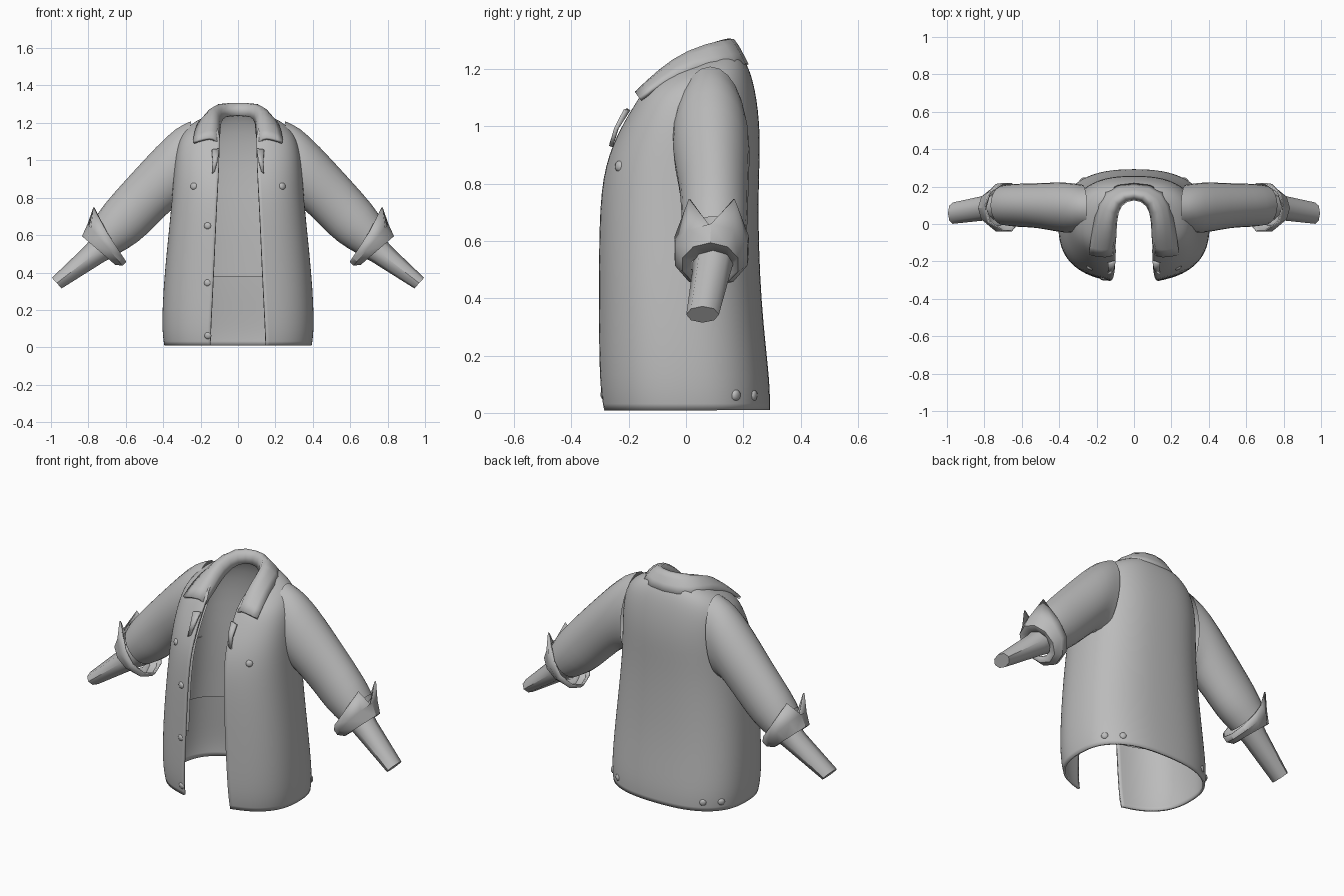
import bpy, bmesh, math
from mathutils import Vector
from mathutils.bvhtree import BVHTree

cube = bpy.data.objects.get("Cube")
if cube:
    bpy.data.objects.remove(cube, do_unlink=True)

cloth = bpy.data.materials.new("grey cloth")
cloth.use_nodes = True
GREY = (0.5, 0.5, 0.5, 1)
cloth.diffuse_color = GREY
cloth.node_tree.nodes["Principled BSDF"].inputs["Base Color"].default_value = GREY


def build(name, rows, closed=False, cap=False, mirror=True, subdiv=0, thick=0, sharp=None):
    """Loft a surface through rows of points."""
    bm = bmesh.new()
    grid = [[bm.verts.new(p) for p in row] for row in rows]
    n = len(rows[0])
    for a, b in zip(grid, grid[1:]):
        for i in range(n if closed else n - 1):
            j = (i + 1) % n
            bm.faces.new((a[i], a[j], b[j], b[i]))
    if cap:
        bm.faces.new(grid[-1])
    bmesh.ops.recalc_face_normals(bm, faces=bm.faces)
    mesh = bpy.data.meshes.new(name)
    bm.to_mesh(mesh)
    bm.free()
    mesh.materials.append(cloth)
    mesh.shade_smooth()
    if sharp:
        mesh.set_sharp_from_angle(angle=math.radians(sharp))
    obj = bpy.data.objects.new(name, mesh)
    bpy.context.collection.objects.link(obj)
    if mirror:
        obj.modifiers.new("Mirror", "MIRROR").merge_threshold = 0.002
    if subdiv:
        sub = obj.modifiers.new("Smooth", "SUBSURF")
        sub.levels = sub.render_levels = subdiv
        sub.boundary_smooth = "PRESERVE_CORNERS"
    if thick:
        solid = obj.modifiers.new("Thickness", "SOLIDIFY")
        solid.thickness, solid.offset = thick, 0
    return obj


def spow(v, p):
    return math.copysign(abs(v) ** p, v)


def body_row(zf, zb, width, yf, yb, edge, inset=0, count=14):
    """Half outline of the torso, from the front opening round to the back."""
    p = 0.8
    width, yf, yb = width - inset, yf + inset, yb - inset
    start = -math.acos(min(0.97, edge / width) ** (1 / p))
    mid = (yf + yb) / 2
    pts = []
    for i in range(count + 1):
        a = start + (math.pi / 2 - start) * i / count
        s = spow(math.sin(a), p)
        if a < 0:
            s /= abs(math.sin(start)) ** p
        y = mid + s * (yb - yf) / 2
        z = zf + (zb - zf) * max(0, (y - yf) / (yb - yf)) ** 0.5
        pts.append((max(0, width * spow(math.cos(a), p)) if i < count else 0, y, z))
    return pts


# front height, back height, half width, front y, back y, opening
TORSO = [
    (0.01, 0.01, 0.39, -0.28, 0.288, 0.148),
    (0.1, 0.1, 0.405, -0.297, 0.29, 0.145),
    (0.38, 0.38, 0.392, -0.298, 0.256, 0.13),
    (0.74, 0.74, 0.352, -0.298, 0.245, 0.115),
    (0.9, 0.95, 0.34, -0.268, 0.257, 0.105),
    (1.02, 1.1, 0.325, -0.207, 0.243, 0.1),
    (1.07, 1.2, 0.285, -0.175, 0.218, 0.1),
    (1.1, 1.25, 0.19, -0.155, 0.185, 0.1),
    (1.11, 1.265, 0.115, -0.14, 0.15, 0.1),
]
torso_rows = [body_row(*r) for r in TORSO]
build("jacket_body", torso_rows, subdiv=2, thick=0.012)
build("lining", [body_row(*r, inset=0.03) for r in TORSO[2:8]], subdiv=1)


def ring(upper, lower, y, depth, sides):
    """Ellipse between an upper and a lower point in the x-z plane."""
    u, l = Vector((upper[0], y, upper[1])), Vector((lower[0], y, lower[1]))
    c, r = (u + l) / 2, (u - l) / 2
    angles = [math.tau * i / sides for i in range(sides)]
    return [c + r * math.cos(a) + Vector((0, depth * math.sin(a), 0)) for a in angles]


# Sleeves
build("sleeves", [ring(*r, 12) for r in [
    ((0.25, 1.22), (0.3, 0.74), 0.085, 0.13),
    ((0.33, 1.185), (0.335, 0.74), 0.085, 0.14),
    ((0.43, 1.09), (0.375, 0.71), 0.09, 0.14),
    ((0.6, 0.905), (0.45, 0.635), 0.1, 0.122),
    ((0.73, 0.76), (0.53, 0.555), 0.1, 0.122),
    ((0.77, 0.69), (0.63, 0.5), 0.1, 0.11)]],
    closed=True, subdiv=1)

# Turned-back cuffs with two points standing up beside a notch
top = ring((0.755, 0.7), (0.6, 0.46), 0.09, 0.132, 10)
low = ring((0.83, 0.595), (0.655, 0.445), 0.085, 0.1, 10)
middle = [a.lerp(b, 0.5) + (a - sum(top, Vector()) / 10) * 0.1 for a, b in zip(top, low)]
top[0] = top[0].lerp(low[0], 0.5)
for k in (1, 9):
    top[k] += Vector((0.03, 0, 0.07))
inner = ring((0.78, 0.56), (0.68, 0.47), 0.085, 0.07, 10)
build("cuffs", [top, middle, low, inner], closed=True, thick=0.008, sharp=35)

# Forearms
build("forearms", [ring((0.76, 0.61), (0.64, 0.5), 0.1, 0.075, 8),
                   ring((0.82, 0.54), (0.72, 0.455), 0.09, 0.068, 8),
                   ring((0.995, 0.372), (0.943, 0.315), 0.058, 0.057, 8)],
      closed=True, cap=True, sharp=50)

# Collar: inner stand, fold and outer leaf, from the lapel tip to the back
build("collar", [
    [(0.11, -0.15, 1.08), (0.125, -0.172, 1.12), (0.18, -0.175, 1.115), (0.238, -0.16, 1.095)],
    [(0.1, -0.06, 1.15), (0.108, -0.085, 1.2), (0.17, -0.1, 1.19), (0.228, -0.08, 1.155)],
    [(0.1, 0.02, 1.2), (0.12, 0, 1.268), (0.165, 0.005, 1.26), (0.205, 0.03, 1.21)],
    [(0.08, 0.11, 1.235), (0.095, 0.125, 1.315), (0.14, 0.15, 1.29), (0.175, 0.19, 1.22)],
    [(0, 0.145, 1.24), (0, 0.162, 1.322), (0, 0.19, 1.28), (0, 0.222, 1.21)]],
    subdiv=1, thick=0.016)

# Small folds of the front edge below the collar
build("front_folds", [[(0.1, -0.2, 1.06), (0.14, -0.212, 1.055)],
                      [(0.108, -0.24, 1.0), (0.135, -0.245, 0.99)],
                      [(0.125, -0.26, 0.94), (0.138, -0.262, 0.93)]], thick=0.014)

# Buttons pressed onto the torso
n = len(torso_rows[0])
faces = [(r * n + i, r * n + i + 1, r * n + n + i + 1, r * n + n + i)
         for r in range(len(torso_rows) - 1) for i in range(n - 1)]
tree = BVHTree.FromPolygons([p for row in torso_rows for p in row], faces)


def button(name, spot, side):
    where, normal = tree.find_nearest(Vector(spot))[:2]
    if normal.dot(where - Vector((0, 0, where.z))) < 0:
        normal = -normal
    where.x *= side
    normal.x *= side
    dome = [[(r * math.cos(a), r * math.sin(a), h)
             for a in [math.tau * i / 10 for i in range(10)]]
            for r, h in ((0.02, 0), (0.017, 0.007), (0.008, 0.011))]
    obj = build(name, dome, closed=True, cap=True, mirror=False)
    obj.location = where
    obj.rotation_euler = normal.to_track_quat("Z", "Y").to_euler()


for z in (0.06, 0.345, 0.65):
    button("front_button", (0.165, -0.3, z), -1)
for side in (-1, 1):
    button("chest_button", (0.25, -0.25, 0.865), side)
    button("hem_button", (0.36, 0.185, 0.06), side)
    button("hem_button", (0.28, 0.245, 0.06), side)
